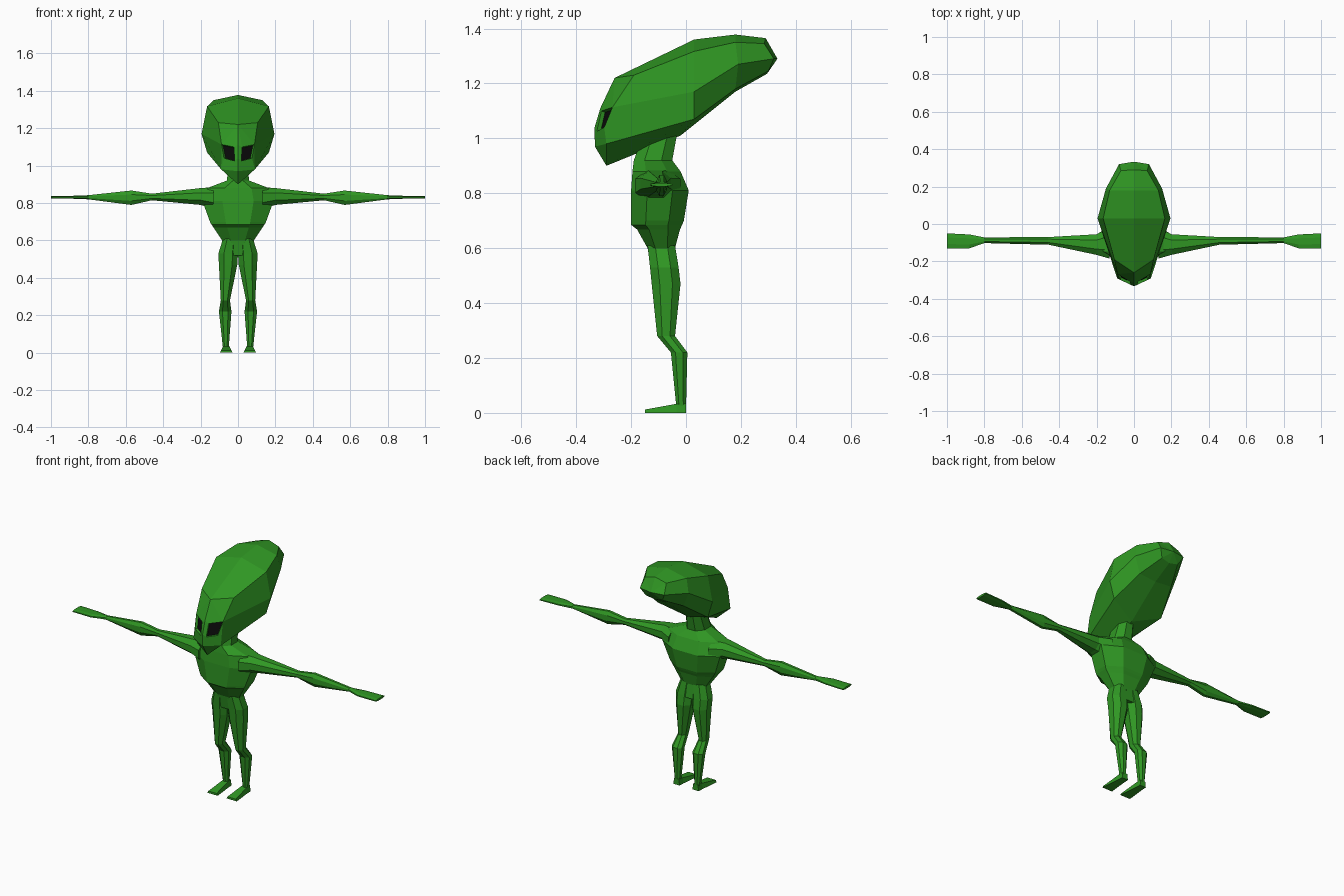
import bpy, bmesh
from mathutils import Vector

cube = bpy.data.objects.get("Cube")
if cube:
    bpy.data.objects.remove(cube, do_unlink=True)


def material(name, rgb):
    m = bpy.data.materials.new(name)
    m.use_nodes = True
    m.diffuse_color = (*rgb, 1)
    m.node_tree.nodes["Principled BSDF"].inputs["Base Color"].default_value = (*rgb, 1)
    return m


green = material("skin green", (0.029, 0.31, 0.017))
black = material("eye black", (0.003, 0.003, 0.003))


def finish(name, bm, mats):
    mesh = bpy.data.meshes.new(name)
    bm.to_mesh(mesh)
    bm.free()
    for m in mats:
        mesh.materials.append(m)
    obj = bpy.data.objects.new(name, mesh)
    bpy.context.collection.objects.link(obj)
    return obj


def octagon(u0, u1, v0, v1, c=0.28):
    """Chamfered rectangle in two axes."""
    du, dv = (u1 - u0) * c, (v1 - v0) * c
    return [(u0 + du, v0), (u1 - du, v0), (u1, v0 + dv), (u1, v1 - dv),
            (u1 - du, v1), (u0 + du, v1), (u0, v1 - dv), (u0, v0 + dv)]


def loft(name, rings):
    """Skin a list of equal closed rings and cap the ends."""
    bm = bmesh.new()
    vs = [[bm.verts.new(p) for p in r] for r in rings]
    n = len(vs[0])
    for a, b in zip(vs, vs[1:]):
        for i in range(n):
            j = (i + 1) % n
            bm.faces.new((a[i], a[j], b[j], b[i]))
    bm.faces.new(vs[0])
    bm.faces.new(vs[-1])
    bmesh.ops.recalc_face_normals(bm, faces=bm.faces)
    return finish(name, bm, [green])


# Head: half rings from the back tip to the face border, crown to underside
skull = [
    [(0, .29, 1.365), (.07, .285, 1.345), (.08, .32, 1.29), (.055, .30, 1.245), (0, .295, 1.235)],
    [(0, .18, 1.378), (.13, .18, 1.35), (.15, .19, 1.27), (.11, .18, 1.18), (0, .18, 1.17)],
    [(0, .03, 1.36), (.165, .03, 1.317), (.195, .03, 1.17), (.165, .03, 1.07), (0, -.02, 1.01)],
    [(0, -.26, 1.22), (.105, -.19, 1.23), (.088, -.268, 1.113), (.09, -.29, .98), (0, -.29, .90)],
]
crown, temple, brow_out, jaw, chin = skull[-1]
brow_mid, brow_in = (0, -.312, 1.11), (.022, -.308, 1.10)
low_mid, low_in, low_out = (0, -.333, 1.04), (.018, -.325, 1.025), (.075, -.298, 1.04)
mouth, back_tip = (0, -.332, .97), (0, .333, 1.29)

half = []
for a, b in zip(skull, skull[1:]):
    for i in range(4):
        half.append((a[i], a[i + 1], b[i + 1], b[i]))
tip = skull[0]
half += [(tip[i], tip[i + 1], back_tip) for i in range(4)]
# Face plates around the eye
half += [(crown, temple, brow_out), (crown, brow_out, brow_in), (crown, brow_in, brow_mid),
         (brow_mid, brow_in, low_in, low_mid), (brow_out, low_out, jaw),
         (low_mid, low_in, mouth), (low_in, low_out, jaw), (low_in, jaw, mouth),
         (mouth, jaw, chin)]
eye = (brow_in, brow_out, low_out, low_in)

bm = bmesh.new()
points = {}
eyes = []
for side in (1, -1):
    for poly in half + [eye]:
        keys = [(side * x if x else 0, y, z) for x, y, z in poly]
        f = bm.faces.new([points.setdefault(k, None) or points.update({k: bm.verts.new(k)})
                          or points[k] for k in keys])
        if poly is eye:
            eyes.append(f)
bmesh.ops.recalc_face_normals(bm, faces=bm.faces)
# Sunken black eyes
bmesh.ops.inset_individual(bm, faces=eyes, thickness=.004, depth=-.014)
for f in eyes:
    f.material_index = 1
finish("head", bm, [green, black])

# Torso and neck: height, half width, front y, back y
torso = [(1.03, .045, -.15, -.03), (.92, .06, -.19, -.05), (.88, .165, -.195, -.02),
         (.81, .19, -.2, .01), (.70, .15, -.2, -.008), (.685, .142, -.2, -.014),
         (.668, .13, -.178, -.022), (.60, .085, -.14, -.04), (.52, .06, -.125, -.03)]
loft("torso", [[(x, y, z) for x, y in octagon(-w, w, f, b)] for z, w, f, b in torso])

# Leg: height, inner x, outer x, front y, back y
leg = [(.61, 0, .08, -.14, -.04), (.53, 0, .105, -.131, -.027), (.47, .004, .102, -.125, -.02),
       (.28, .043, .092, -.105, -.04), (.22, .035, .102, -.055, .005), (.02, .05, .08, -.035, 0)]
# Arm: distance out, front y, back y, bottom z, top z
arm = [(.13, -.185, -.02, .77, .885), (.20, -.165, -.055, .79, .88), (.46, -.11, -.07, .815, .85),
       (.57, -.108, -.07, .79, .867), (.80, -.102, -.072, .82, .842),
       (.88, -.13, -.056, .823, .839), (1, -.13, -.05, .825, .837)]
# Foot: y, half width, top z
foot = [(.0, .02, .035), (-.035, .022, .033), (-.15, .034, .012)]

for side, label in ((1, "left"), (-1, "right")):
    loft(label + "_leg", [[(side * x, y, z) for x, y in octagon(a, b, f, k)]
                          for z, a, b, f, k in leg])
    loft(label + "_arm", [[(side * d, y, z) for y, z in octagon(f, k, lo, hi)]
                          for d, f, k, lo, hi in arm])
    loft(label + "_foot", [[(side * (.063 + s * w), y, z) for s, z in
                            ((-1, 0), (1, 0), (.8, h), (-.8, h))] for y, w, h in foot])
